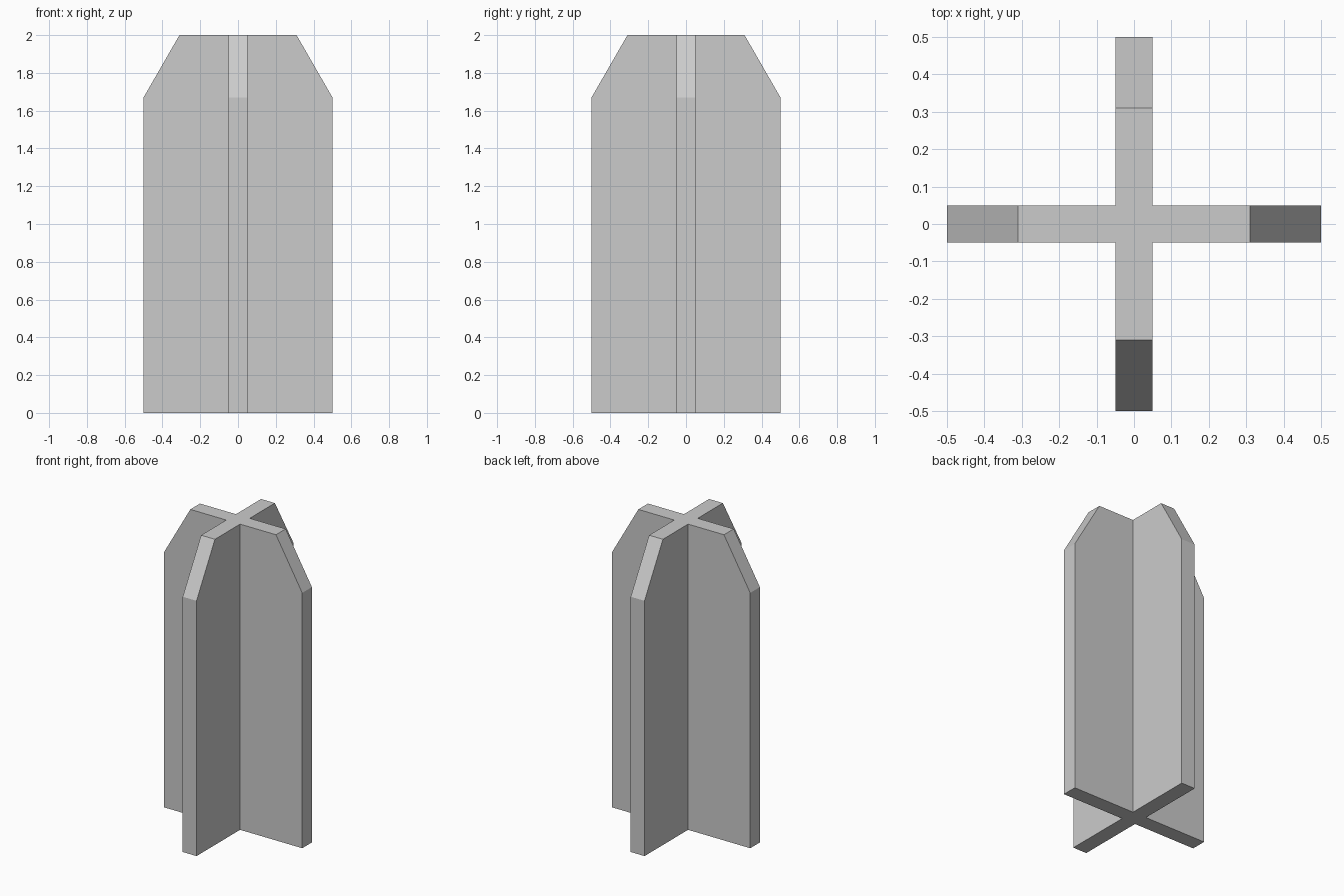
import bpy, bmesh
from mathutils import Matrix
from math import pi

if "Cube" in bpy.data.objects:
    bpy.data.objects.remove(bpy.data.objects["Cube"])

HALF_T = 0.05                 # half thickness of each fin
REACH, TOP_REACH = 0.5, 0.31  # fin length at the base and at the bevelled top
SHOULDER, HEIGHT = 1.67, 2.0

bm = bmesh.new()
bottom, top = [], []

# Four identical fins, each turned a quarter further around the z axis
for k in range(4):
    turn = Matrix.Rotation(k * pi / 2, 4, 'Z')

    def side(y):
        points = [(HALF_T, 0), (REACH, 0), (REACH, SHOULDER),
                  (TOP_REACH, HEIGHT), (HALF_T, HEIGHT)]
        return [bm.verts.new(turn @ Matrix.Translation((x, y, z)).to_translation())
                for x, z in points]

    right, left = side(-HALF_T), side(HALF_T)
    bm.faces.new(right)
    bm.faces.new(left[::-1])
    # Outer end and sloped shoulder
    for i in (1, 2):
        bm.faces.new((right[i], left[i], left[i + 1], right[i + 1]))
    bottom += [right[0], right[1], left[1]]
    top += [right[4], right[3], left[3]]

# Cross-shaped caps, then weld the inner corners
bm.faces.new(bottom[::-1])
bm.faces.new(top)
bmesh.ops.remove_doubles(bm, verts=bm.verts[:], dist=1e-4)
bmesh.ops.recalc_face_normals(bm, faces=bm.faces[:])

mesh = bpy.data.meshes.new("crossed_fins")
bm.to_mesh(mesh)
bm.free()
bpy.context.collection.objects.link(bpy.data.objects.new("crossed_fins", mesh))
